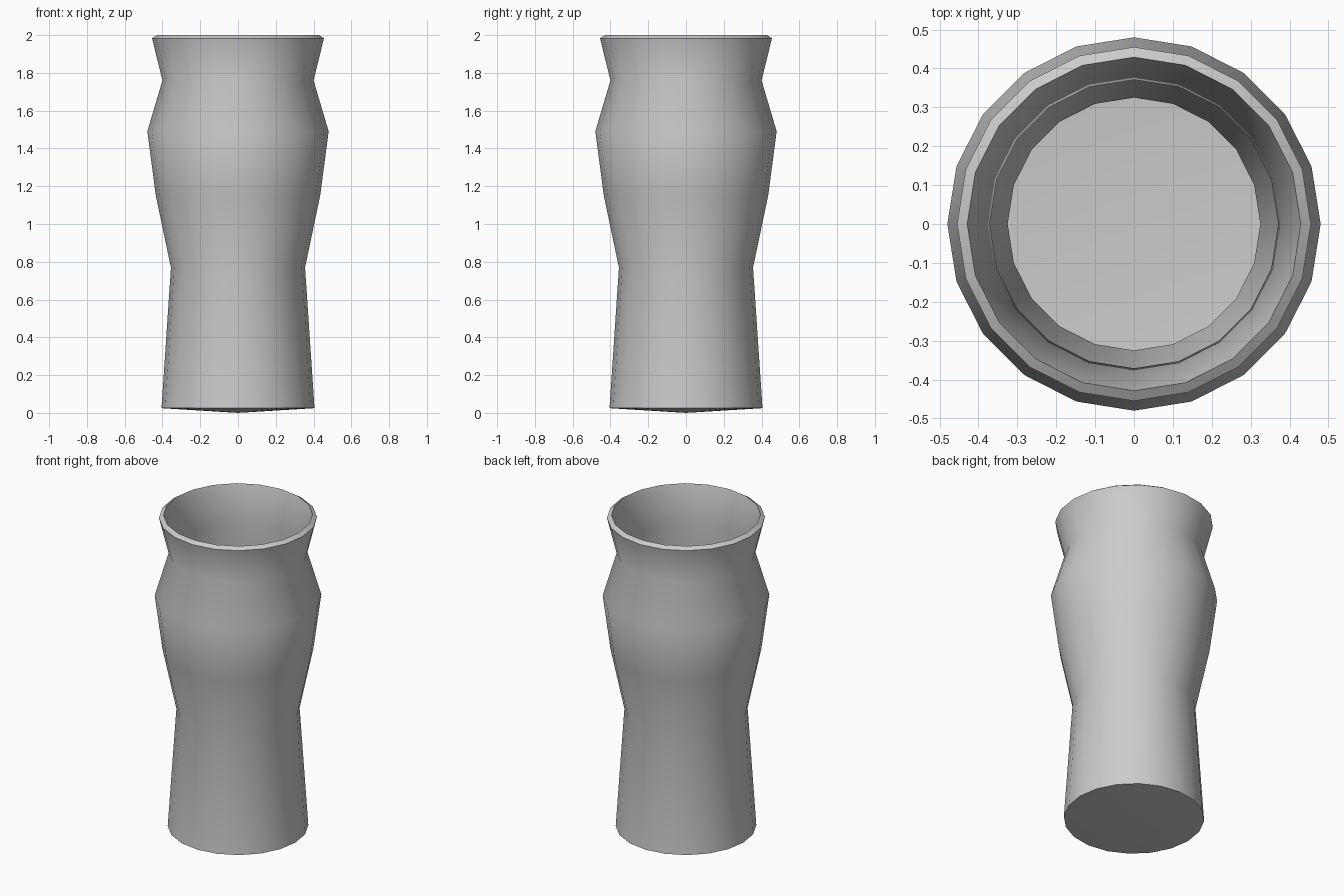
import bpy
import bmesh
import math

if "Cube" in bpy.data.objects:
    bpy.data.objects.remove(bpy.data.objects["Cube"])

SIDES = 20

# Radius, height: outer wall from foot to lip, then inner wall back down to the floor
profile = [
    (0.405, 0.025), (0.355, 0.77), (0.435, 1.15), (0.48, 1.49), (0.40, 1.76), (0.455, 1.983),
    (0.429, 2.0), (0.371, 1.76), (0.45, 1.49), (0.406, 1.15), (0.325, 0.77), (0.375, 0.055),
]

bm = bmesh.new()
rings = []
for r, z in profile:
    rings.append([bm.verts.new((r * math.cos(2 * math.pi * i / SIDES),
                                r * math.sin(2 * math.pi * i / SIDES), z))
                  for i in range(SIDES)])

# Walls and lip
for a, b in zip(rings, rings[1:]):
    for i in range(SIDES):
        j = (i + 1) % SIDES
        bm.faces.new((a[i], a[j], b[j], b[i]))

# Slightly domed underside and inner floor
for ring, z in ((rings[0], 0.0), (rings[-1], 0.03)):
    centre = bm.verts.new((0, 0, z))
    for i in range(SIDES):
        bm.faces.new((ring[i], ring[(i + 1) % SIDES], centre))

bmesh.ops.recalc_face_normals(bm, faces=bm.faces)
mesh = bpy.data.meshes.new("drinking_glass")
bm.to_mesh(mesh)
bm.free()

glass = bpy.data.objects.new("drinking_glass", mesh)
bpy.context.collection.objects.link(glass)
bpy.context.view_layer.objects.active = glass
glass.select_set(True)
bpy.ops.object.shade_smooth_by_angle(angle=math.radians(40))
